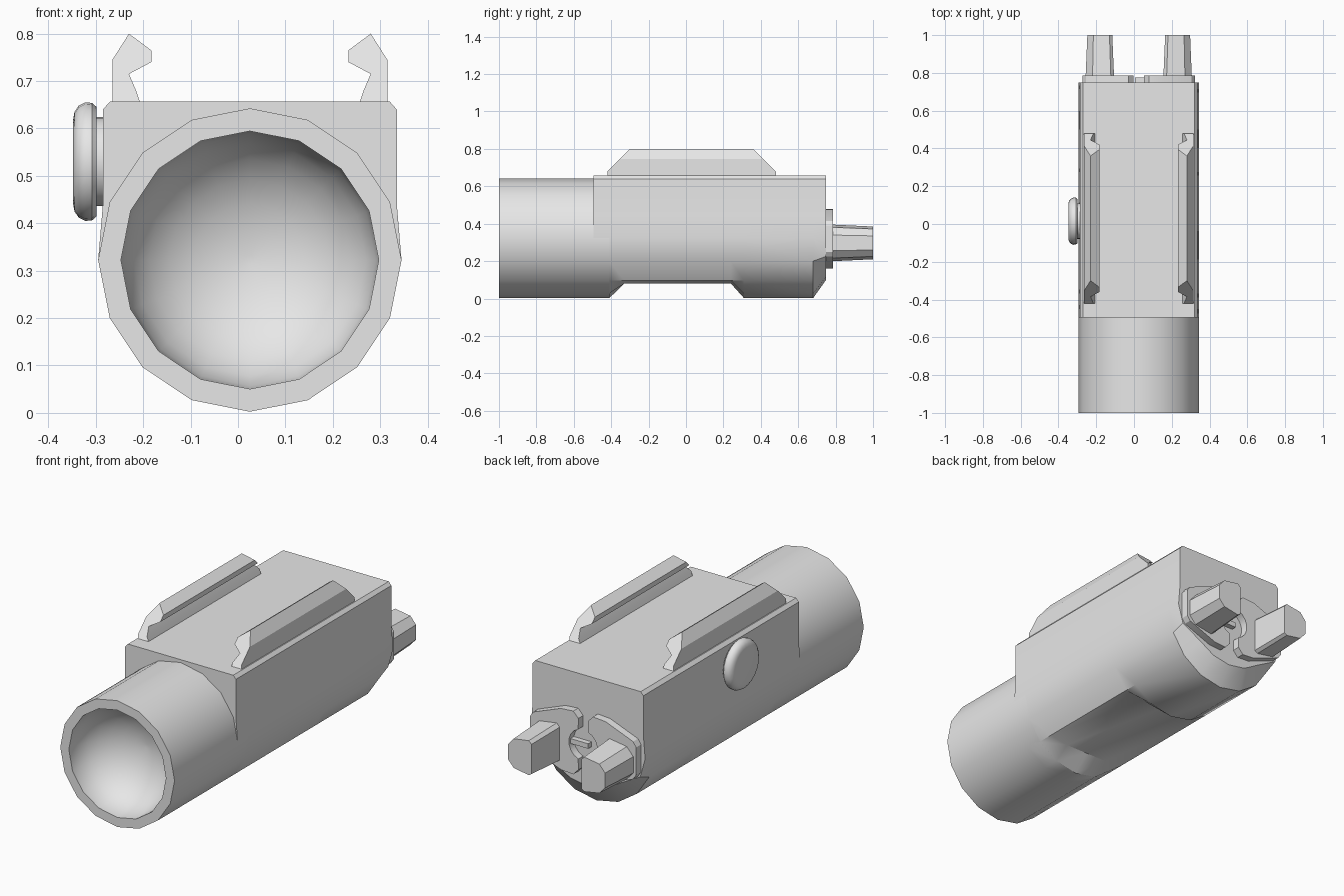
import bpy, bmesh, math

if "Cube" in bpy.data.objects:
    bpy.data.objects.remove(bpy.data.objects["Cube"])

CX, CZ, R = 0.025, 0.3225, 0.32      # axis of the tube and its radius
grey = bpy.data.materials.new("plain_grey")
grey.diffuse_color = (0.8, 0.8, 0.8, 1)
grey.use_nodes = True
grey.node_tree.nodes["Principled BSDF"].inputs["Base Color"].default_value = grey.diffuse_color


def finish(name, bm, angle=30):
    bmesh.ops.remove_doubles(bm, verts=bm.verts, dist=1e-5)
    bmesh.ops.recalc_face_normals(bm, faces=bm.faces)
    me = bpy.data.meshes.new(name)
    bm.to_mesh(me)
    bm.free()
    me.materials.append(grey)
    ob = bpy.data.objects.new(name, me)
    bpy.context.collection.objects.link(ob)
    bpy.ops.object.select_all(action='DESELECT')
    ob.select_set(True)
    bpy.context.view_layer.objects.active = ob
    bpy.ops.object.shade_smooth_by_angle(angle=math.radians(angle))
    return ob


def loft(name, loops, caps=(True, True), angle=30):
    """Skin a list of closed loops with equal point counts."""
    bm = bmesh.new()
    rings = [[bm.verts.new(p) for p in loop] for loop in loops]
    n = len(rings[0])
    for a, b in zip(rings, rings[1:]):
        for i in range(n):
            j = (i + 1) % n
            bm.faces.new((a[i], a[j], b[j], b[i]))
    if caps[0]:
        bm.faces.new(rings[0])
    if caps[1]:
        bm.faces.new(rings[-1])
    return finish(name, bm, angle)


def ring(y, r, n=16):
    return [(CX + r * math.sin(math.tau * i / n), y, CZ + r * math.cos(math.tau * i / n))
            for i in range(n)]


def mirror(pts):
    return [(2 * CX - x, z) for x, z in pts]


# Lamp tube with a concave reflector
bowl = [(0.272 * math.cos(t), -0.985 + 0.22 * math.sin(t))
        for t in (math.pi / 2 * k / 7 for k in range(7))]
loops = [ring(-0.41, R), ring(-1, R), ring(-1, 0.272)]
loops += [ring(y, r) for r, y in bowl] + [ring(-0.765, 0.01)]
loft("lamp_tube", loops)

# Main body: square top, round belly, recessed underside, chamfered rear
half = [(0.295, 0.657), (0.31, 0.64), (0.31, 0.44)]
half += [(R * math.cos(a), CZ - R * math.sin(a)) for a in (math.pi / 8 * k for k in range(4))]
profile = [(CX + x, z) for x, z in half] + [(CX, CZ - R)]
profile += [(CX - x, z) for x, z in reversed(half)]


def belly(y, floor):
    return [(x, y, max(z, floor)) for x, z in profile]


def rear(y):
    out = []
    for x, z in profile:
        if z < 0.15:
            x, z = CX + (x - CX) * 0.8, CZ + (z - CZ) * 0.7
        elif z < 0.25:
            x, z = CX + (x - CX) * 0.99, 0.225
        out.append((x, y, z))
    return out


stations = [(-0.495, 0), (-0.41, 0), (-0.33, 0.08), (0.24, 0.08), (0.31, 0), (0.68, 0)]
loft("main_body", [belly(y, f) for y, f in stations] + [rear(0.748)])

# Two hooked mounting rails with sloped ends
rail = [(-0.265, 0.65), (-0.265, 0.68), (-0.265, 0.745), (-0.23, 0.80), (-0.183, 0.765),
        (-0.183, 0.74), (-0.23, 0.715), (-0.215, 0.68), (-0.205, 0.65)]
for name, pts in (("left_rail", rail), ("right_rail", mirror(rail))):
    front = [(x, -0.42 + max(0, z - 0.68), z) for x, z in pts]
    back = [(x, 0.48 - max(0, z - 0.68), z) for x, z in pts]
    loft(name, [front, back])

# Round side button on a short neck
button = [(-0.28, 0.094), (-0.299, 0.094), (-0.299, 0.116), (-0.308, 0.124), (-0.322, 0.125),
          (-0.336, 0.118), (-0.345, 0.105), (-0.348, 0.088)]
loft("side_button", [[(x, 0.015 + r * math.cos(math.tau * i / 24),
                       0.53 + r * math.sin(math.tau * i / 24)) for i in range(24)]
                     for x, r in button], angle=35)

# Rear switch: two wing plates around a round gap, each with a tapered paddle
notch = [(CX + 0.08 * math.sin(a), 0.32 + 0.08 * math.cos(a))
         for a in (math.radians(160 - 20 * k) for k in range(8))]
wing = [(0.052, 0.45), (0.08, 0.48), (0.15, 0.475), (0.305, 0.415), (0.322, 0.39),
        (0.322, 0.25), (0.305, 0.225), (0.15, 0.165), (0.08, 0.16), (0.052, 0.19)] + notch
paddle = [(0.297, 0.26), (0.297, 0.335), (0.265, 0.372), (0.18, 0.385), (0.165, 0.37),
          (0.165, 0.22), (0.18, 0.21), (0.265, 0.225)]
px, pz = 0.232, 0.298
base = [(px + (x - px) * 1.14, pz + (z - pz) * 1.12) for x, z in paddle]
for side, flip in (("right", lambda p: p), ("left", mirror)):
    loft(side + "_switch_plate", [[(x, y, z) for x, z in flip(wing)] for y in (0.74, 0.787)])
    loft(side + "_paddle", [[(x, 0.78, z) for x, z in flip(base)],
                            [(x, 1.0, z) for x, z in flip(paddle)]])

# Small bar bridging the round gap
bar = [(CX - 0.02, 0.305), (CX + 0.08, 0.305), (CX + 0.08, 0.33), (CX - 0.02, 0.33)]
loft("switch_bar", [[(x, y, z) for x, z in bar] for y in (0.74, 0.775)])
